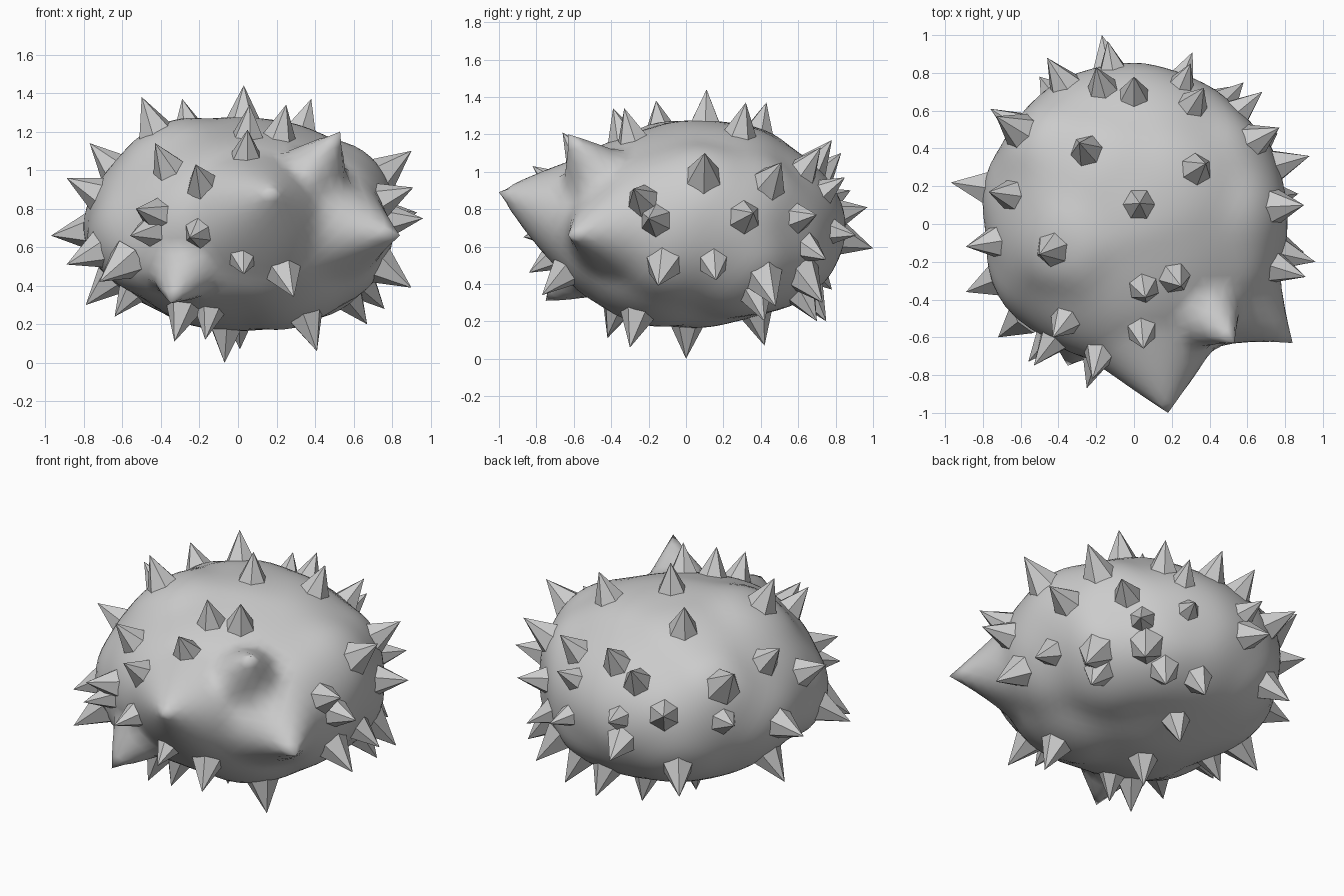
import bpy, bmesh, math
from mathutils import Vector, Matrix

old_cube = bpy.data.objects.get("Cube")
if old_cube:
    bpy.data.objects.remove(old_cube, do_unlink=True)

CENTRE = Vector((0, .05, .72))
RADII = Vector((.76, .82, .555))

grey = bpy.data.materials.new("plain grey")
grey.use_nodes = True
colour = (.6, .6, .6, 1)
grey.diffuse_color = colour
for node in grey.node_tree.nodes:
    if node.type == 'BSDF_PRINCIPLED':
        node.inputs["Base Color"].default_value = colour


def make_object(name, bm, smooth=False):
    """Turn a bmesh into a named, coloured object."""
    mesh = bpy.data.meshes.new(name)
    bm.to_mesh(mesh)
    bm.free()
    mesh.materials.append(grey)
    for face in mesh.polygons:
        face.use_smooth = smooth
    obj = bpy.data.objects.new(name, mesh)
    bpy.context.collection.objects.link(obj)
    return obj


def level(point):
    """Over one outside the base ellipsoid, under one inside it."""
    d = point - CENTRE
    return sum((d[i] / RADII[i]) ** 2 for i in range(3))


def surface_below(tip):
    """Walk from a spike tip down to the ellipsoid; return foot and normal."""
    d = tip - CENTRE
    normal = Vector([d[i] / RADII[i] ** 2 for i in range(3)]).normalized()
    foot = tip.copy()
    while level(foot) > 1:
        foot -= normal * .005
    return foot, normal


def add_spike(bm, tip, radius=.112, sides=6):
    """Six-sided pyramid whose base is sunk a little into the body."""
    foot, normal = surface_below(tip)
    length = max((tip - foot).length - .05, .225)
    turn = normal.to_track_quat('Z', 'Y').to_matrix().to_4x4()
    place = Matrix.Translation(tip - normal * length / 2) @ turn
    bmesh.ops.create_cone(bm, cap_ends=True, segments=sides, radius1=radius,
                          radius2=0, depth=length, matrix=place)


# Spike tips, grouped by the region of the body
crown = [
    (.03, .11, 1.44), (.38, .32, 1.37), (-.29, .43, 1.37), (-.5, -.16, 1.38),
    (.25, -.33, 1.34), (.06, -.39, 1.34), (.05, -.66, 1.21), (-.43, -.6, 1.14),
]
rear = [
    (-.17, 1, .59), (-.14, .97, .81), (.31, .91, .66), (.3, .85, .97),
    (.58, .75, .53), (.68, .7, .77), (.53, .73, .3), (0, .78, 1.17),
    (-.2, .83, 1.1), (.37, .72, 1.13), (-.46, .88, .9), (-.5, .78, .37),
]
left_flank = [
    (.77, .51, 1.05), (.93, .36, .78), (.9, .1, 1.1), (.96, -.2, .75),
    (.91, -.28, .91), (.87, .16, .42), (.9, -.15, .39), (.76, .48, .28),
]
right_flank = [
    (-.97, .22, .66), (-.89, -.12, .96), (-.89, -.36, .51), (-.77, .17, 1.14),
    (-.73, .57, 1.12), (-.76, .61, .82), (-.72, -.6, .42), (-.79, .15, .3),
]
front = [
    (-.56, -.73, .66), (-.25, -.87, .65), (.03, -.84, .46), (.29, -.77, .34),
    (-.53, -.75, .8), (-.22, -.82, 1.03),
]
underside = [
    (-.07, 0, 0), (.41, -.3, .06), (-.17, -.42, .12), (-.33, -.42, .11),
    (.01, .42, .07), (.67, .42, .2), (.35, .7, .2), (.1, .75, .2),
    (-.64, 0, .24),
]
regions = {
    "crown_spikes": crown, "rear_spikes": rear, "left_flank_spikes": left_flank,
    "right_flank_spikes": right_flank, "front_spikes": front,
    "underside_spikes": underside,
}

# Rounded body that swells gently under its spikes
swellings = []
for tips in regions.values():
    for tip in map(Vector, tips):
        foot, normal = surface_below(tip)
        rise = (tip - foot).length - .17
        swellings.append((foot, min(max(rise, -.03), .1)))

bm = bmesh.new()
bmesh.ops.create_icosphere(bm, subdivisions=5, radius=1)
for v in bm.verts:
    v.co = CENTRE + v.co * RADII
bm.normal_update()
for v in bm.verts:
    total, lift = .2, 0
    for foot, rise in swellings:
        weight = math.exp(-(v.co - foot).length_squared / .03)
        total += weight
        lift += weight * rise
    v.co += v.normal * lift / total

# Broad horns drawn out of the body: tip, reach, taper
horns = [
    (Vector((.18, -1, .89)), .37, 1.35),      # snout
    (Vector((.53, -.63, 1.2)), .18, 1),       # brow
    (Vector((.84, -.63, .66)), .3, 1.5),      # cheek
    (Vector((-.35, -.75, .31)), .17, 1),      # jaw
]
for tip, reach, taper in horns:
    start = surface_below(tip)[0]
    nearest = min(bm.verts, key=lambda v: (v.co - start).length)
    foot = nearest.co.copy()
    for v in bm.verts:
        nearness = 1 - (v.co - foot).length / reach
        if nearness > 0:
            v.co += (tip - foot) * nearness ** taper
make_object("body", bm, smooth=True)

# Faceted spikes all over
for name, tips in regions.items():
    bm = bmesh.new()
    for tip in tips:
        add_spike(bm, Vector(tip))
    make_object(name, bm)
